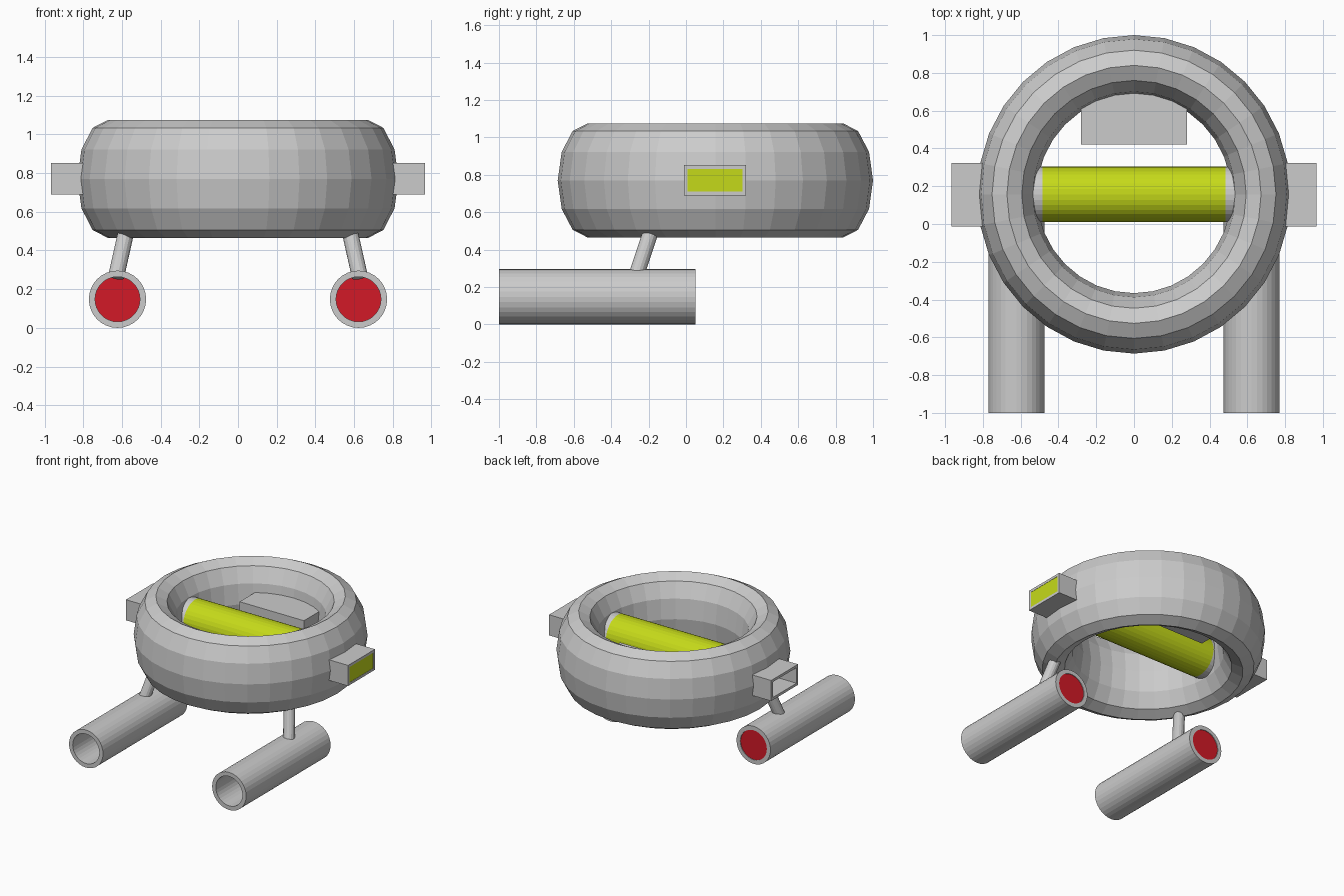
import bpy, bmesh, math
from mathutils import Vector

if "Cube" in bpy.data.objects:
    bpy.data.objects.remove(bpy.data.objects["Cube"])

CY, CZ = 0.157, 0.77          # ring centre


def material(name, color):
    m = bpy.data.materials.new(name)
    m.diffuse_color = color
    m.use_nodes = True
    m.node_tree.nodes["Principled BSDF"].inputs["Base Color"].default_value = m.diffuse_color
    return m


LIME = material("lime", (0.56, 0.70, 0.01, 1))
RED = material("red", (0.65, 0.01, 0.02, 1))


def box(name, lo, hi, mat=None):
    lo, hi = Vector(lo), Vector(hi)
    bpy.ops.mesh.primitive_cube_add(size=1, location=(lo + hi) / 2)
    ob = bpy.context.object
    ob.name = name
    ob.scale = hi - lo
    if mat:
        ob.data.materials.append(mat)
    return ob


def rod(name, a, b, r, mat=None, sides=32):
    a, b = Vector(a), Vector(b)
    bpy.ops.mesh.primitive_cylinder_add(vertices=sides, radius=r, depth=(b - a).length,
                                        location=(a + b) / 2)
    ob = bpy.context.object
    ob.name = name
    ob.rotation_euler = (b - a).to_track_quat('Z', 'Y').to_euler()
    if mat:
        ob.data.materials.append(mat)
    return ob


def sleeve(name, outer, inner, axis, start, end):
    """Open-ended hollow bar between two matching cross-section loops."""
    bm = bmesh.new()

    def loop(section, t):
        return [bm.verts.new((t, p, q) if axis == 'X' else (p, t, q)) for p, q in section]

    rings = [loop(outer, start), loop(outer, end), loop(inner, end), loop(inner, start)]
    n = len(outer)
    for k in range(4):
        a, b = rings[k], rings[(k + 1) % 4]
        for i in range(n):
            j = (i + 1) % n
            bm.faces.new((a[i], a[j], b[j], b[i]))
    bmesh.ops.recalc_face_normals(bm, faces=bm.faces)
    me = bpy.data.meshes.new(name)
    bm.to_mesh(me)
    bm.free()
    ob = bpy.data.objects.new(name, me)
    bpy.context.collection.objects.link(ob)
    return ob


def circle(cx, cz, r, n=32):
    return [(cx + r * math.cos(2 * math.pi * i / n), cz + r * math.sin(2 * math.pi * i / n))
            for i in range(n)]


def rect(y0, y1, z0, z1):
    return [(y0, z0), (y1, z0), (y1, z1), (y0, z1)]


# Main ring, taller than it is wide in section
bpy.ops.mesh.primitive_torus_add(major_segments=32, minor_segments=12, major_radius=0.683,
                                 minor_radius=0.16, location=(0, CY, CZ))
ring = bpy.context.object
ring.name = "main_ring"
ring.scale = (0.985, 1, 0.305 / 0.16)

# Glowing core across the ring, with grey end collars
rod("core", (-0.485, CY, CZ), (0.485, CY, CZ), 0.147, LIME)
for side, s in (("left", -1), ("right", 1)):
    rod(side + "_core_collar", (s * 0.485, CY, CZ), (s * 0.57, CY, CZ), 0.147)

# Block on the rear inner wall
box("rear_block", (-0.28, 0.42, 0.69), (0.28, 0.70, 0.855))

for side, s in (("left", -1), ("right", 1)):
    # Engine tube, open at the front, with a red disc at the rear
    sleeve(side + "_engine_tube", circle(s * 0.623, 0.148, 0.148),
           circle(s * 0.623, 0.148, 0.116), 'Y', -1.0, 0.05)
    rod(side + "_engine_glow", (s * 0.623, 0.035, 0.148), (s * 0.623, 0.045, 0.148), 0.116, RED)
    # Leaning strut from tube to ring
    rod(side + "_strut", (s * 0.63, -0.265, 0.265), (s * 0.573, -0.18, 0.52), 0.042, sides=16)
    # Hollow side housing
    sleeve(side + "_side_housing", rect(-0.012, 0.322, 0.69, 0.852),
           rect(0.007, 0.302, 0.71, 0.832), 'X', s * 0.79, s * 0.967)

# Lit panel filling the right housing
box("right_side_panel", (0.955, 0.007, 0.71), (0.965, 0.302, 0.832), LIME)
